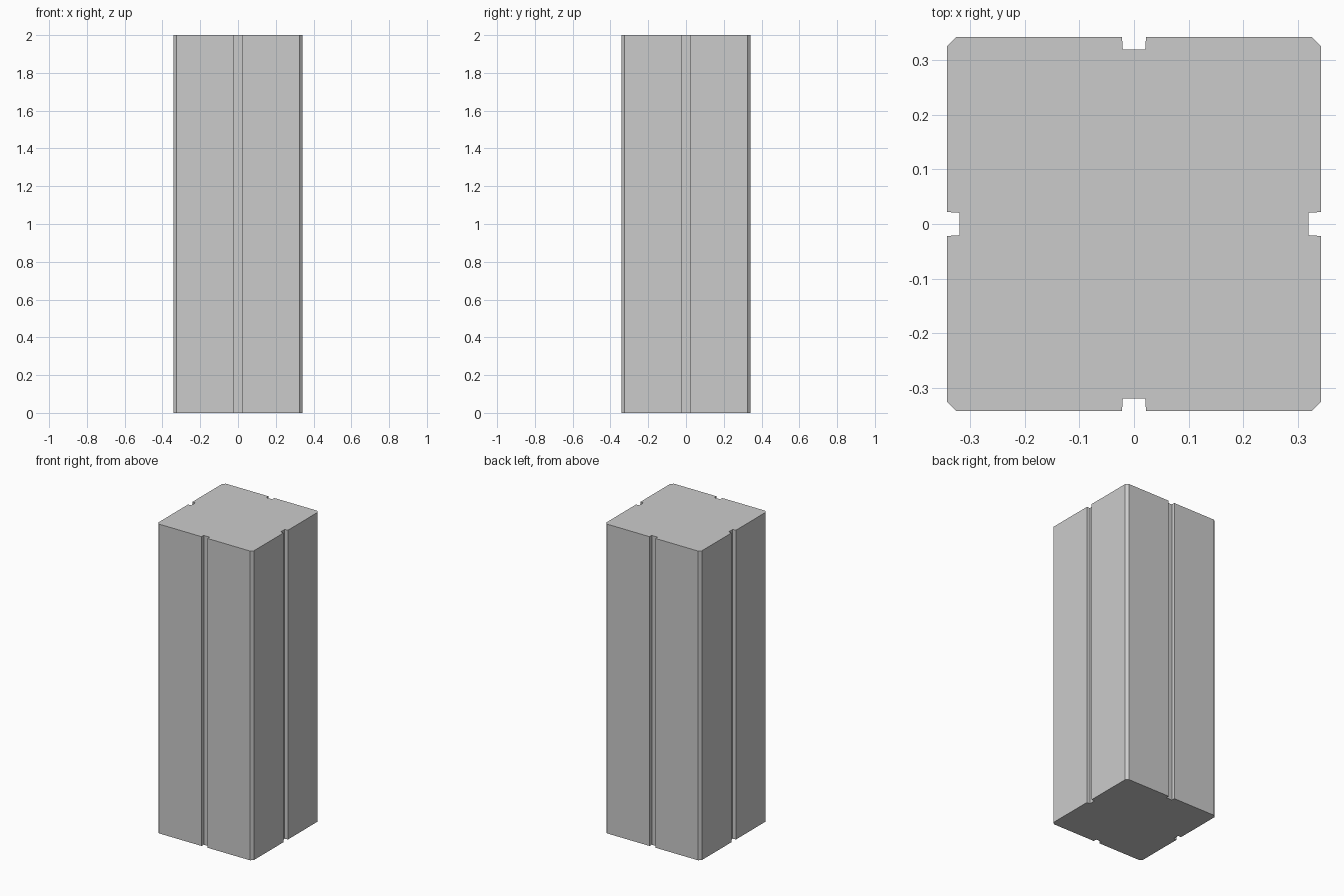
import bpy, bmesh
from mathutils import Matrix, Vector
from math import pi

if "Cube" in bpy.data.objects:
    bpy.data.objects.remove(bpy.data.objects["Cube"])

HALF, CHAMFER, HEIGHT = 0.342, 0.016, 2.0
GROOVE_OUT, GROOVE_IN, FLOOR = 0.022, 0.0205, 0.32

# One side of the pillar outline: chamfer corner, groove, chamfer corner
side = [(-HALF + CHAMFER, -HALF), (-GROOVE_OUT, -HALF), (-GROOVE_IN, -FLOOR),
        (GROOVE_IN, -FLOOR), (GROOVE_OUT, -HALF), (HALF - CHAMFER, -HALF)]

# Repeat the side around the four faces
outline = [Matrix.Rotation(i * pi / 2, 3, 'Z') @ Vector((x, y, 0))
           for i in range(4) for x, y in side]

# Extrude the outline into the grooved pillar
bm = bmesh.new()
base = bm.faces.new([bm.verts.new(p) for p in outline])
ext = bmesh.ops.extrude_face_region(bm, geom=[base], use_keep_orig=True)
top = [v for v in ext["geom"] if isinstance(v, bmesh.types.BMVert)]
bmesh.ops.translate(bm, verts=top, vec=(0, 0, HEIGHT))
bmesh.ops.recalc_face_normals(bm, faces=bm.faces)

mesh = bpy.data.meshes.new("grooved_pillar")
bm.to_mesh(mesh)
bm.free()
bpy.context.collection.objects.link(bpy.data.objects.new("grooved_pillar", mesh))
